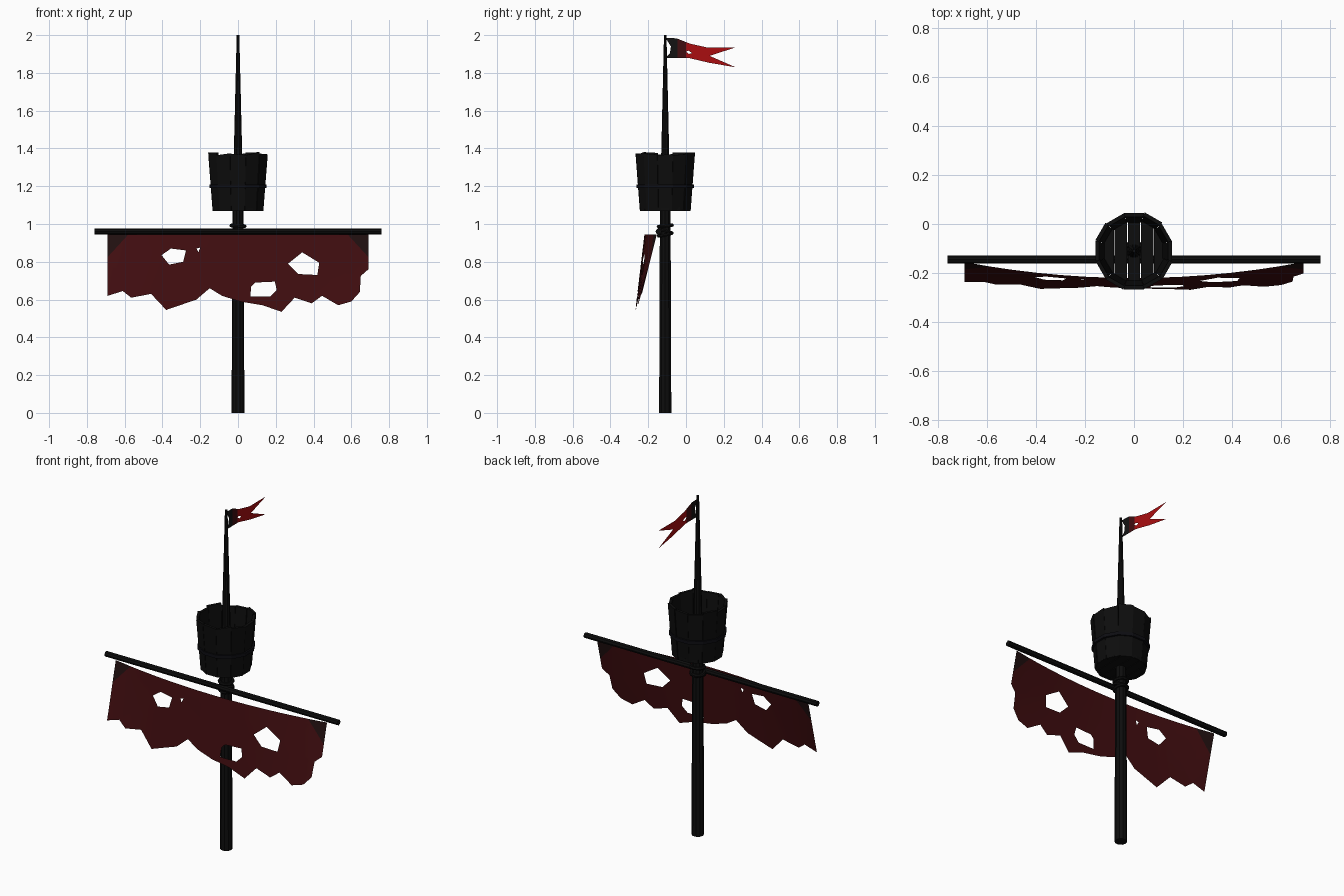
import bpy, bmesh, math, random
from mathutils import Vector, Matrix

random.seed(4)
if "Cube" in bpy.data.objects:
    bpy.data.objects.remove(bpy.data.objects["Cube"])

MAST_Y = -0.11


def material(name, r, g, b):
    m = bpy.data.materials.new(name)
    m.use_nodes = True
    m.diffuse_color = (r, g, b, 1)
    node = next(n for n in m.node_tree.nodes if n.type == "BSDF_PRINCIPLED")
    node.inputs["Base Color"].default_value = (r, g, b, 1)
    node.inputs["Roughness"].default_value = 0.9
    return m


wood = material("black wood", 0.004, 0.004, 0.004)
iron = material("black iron", 0.004, 0.004, 0.006)
sailcloth = material("dark red sailcloth", 0.052, 0.004, 0.005)
patch = material("dark sail patch", 0.015, 0.005, 0.005)
flag_red = material("bright red cloth", 0.4, 0.004, 0.005)
flag_black = material("charcoal cloth", 0.007, 0.006, 0.006)


def finish(bm, name, *mats):
    mesh = bpy.data.meshes.new(name)
    bm.to_mesh(mesh)
    bm.free()
    for m in mats:
        mesh.materials.append(m)
    obj = bpy.data.objects.new(name, mesh)
    bpy.context.scene.collection.objects.link(obj)
    return obj


def lathe(name, profile, sides, mat, turn=0.0, closed=False):
    """Turned solid around the mast axis from (radius, height) pairs."""
    bm = bmesh.new()
    rings = []
    for r, z in profile:
        angles = [turn + math.tau * i / sides for i in range(sides)]
        rings.append([bm.verts.new((r * math.cos(a), MAST_Y + r * math.sin(a), z)) for a in angles])
    pairs = list(zip(rings, rings[1:]))
    if closed:
        pairs.append((rings[-1], rings[0]))
    else:
        bm.faces.new(rings[0])
        bm.faces.new(rings[-1])
    for low, high in pairs:
        for i in range(sides):
            j = (i + 1) % sides
            bm.faces.new((low[i], low[j], high[j], high[i]))
    bmesh.ops.recalc_face_normals(bm, faces=bm.faces)
    return finish(bm, name, mat)


def hull(name, points, mat):
    """Convex block around a few corner points."""
    bm = bmesh.new()
    verts = [bm.verts.new(p) for p in points]
    bmesh.ops.convex_hull(bm, input=verts)
    bmesh.ops.dissolve_limit(bm, angle_limit=0.02, verts=bm.verts, edges=bm.edges)
    return finish(bm, name, mat)


def cloth(loops, place):
    """Flat sheet from an outline and its holes."""
    bm = bmesh.new()
    edges = []
    for loop in loops:
        vs = [bm.verts.new(place(a, b)) for a, b in loop]
        edges += [bm.edges.new((v, vs[i - 1])) for i, v in enumerate(vs)]
    bmesh.ops.triangle_fill(bm, edges=edges, use_beauty=True)
    return bm


def cut(bm, co, no):
    geom = bm.verts[:] + bm.edges[:] + bm.faces[:]
    bmesh.ops.bisect_plane(bm, geom=geom, plane_co=co, plane_no=no, dist=1e-5)


# Mast, tapering to the tip
lathe("mast", [(0.034, 0), (0.03, 1.0), (0.022, 1.38), (0.007, 2)], 10, wood)

# Yard across the mast
bpy.ops.mesh.primitive_cylinder_add(vertices=8, radius=0.016, depth=1.52,
                                    location=(0, -0.145, 0.96), rotation=(0, math.pi / 2, 0))
yard = bpy.context.object
yard.name = "yard"
yard.data.materials.append(wood)

# Rope lashings holding the yard
for i, (z, tilt) in enumerate([(0.945, 0.2), (0.96, -0.25), (0.99, 0.1)]):
    bpy.ops.mesh.primitive_torus_add(major_segments=12, minor_segments=6, major_radius=0.037,
                                     minor_radius=0.009, location=(0, MAST_Y, z), rotation=(tilt, tilt / 2, 0))
    rope = bpy.context.object
    rope.name = f"rope_lashing_{i + 1}"
    rope.data.materials.append(wood)

# Lookout basket: staves with uneven tops
STAVES = 12
for k in range(STAVES):
    mid = math.tau * k / STAVES
    half = math.pi / STAVES * 0.985
    grow = random.uniform(-0.003, 0.003)
    corners = []
    for a in (mid - half, mid + half):
        top = 1.37 + random.uniform(-0.008, 0.012)
        for r, z in ((0.137, 1.07), (0.161, top)):
            for depth in (0, 0.016):
                d = r + grow - depth
                corners.append((d * math.cos(a), MAST_Y + d * math.sin(a), z))
    hull(f"basket_stave_{k + 1}", corners, wood)

# Iron hoop around the basket
lathe("basket_hoop", [(0.143, 1.19), (0.157, 1.19), (0.157, 1.21), (0.143, 1.21)],
      STAVES, iron, math.pi / STAVES, True)

# Basket floor planks with narrow gaps
R, PLANKS = 0.134, 5
step = 2 * R / PLANKS
for k in range(PLANKS):
    left = -R + k * step + 0.002
    right = left + step - 0.004
    corners = []
    for x in (left, (left + right) / 2, right):
        reach = math.sqrt(max(R * R - x * x, 0.0001))
        for s in (-1, 1):
            corners += [(x, MAST_Y + s * reach, z) for z in (1.072, 1.09)]
    hull(f"floor_plank_{k + 1}", corners, wood)

# Torn sail, bowed forward in the middle
TOP, HALF = 0.945, 0.69
outline = [(-HALF, TOP), (-HALF, .62), (-.61, .645), (-.565, .61), (-.46, .63), (-.38, .545),
           (-.22, .60), (-.15, .66), (-.085, .62), (.01, .59), (.13, .57), (.23, .535),
           (.3, .61), (.39, .58), (.445, .62), (.53, .57), (.6, .59), (.645, .64),
           (.65, .725), (HALF, .76), (HALF, TOP)]
holes = [
    [(-.405, .835), (-.355, .87), (-.275, .86), (-.29, .8), (-.365, .785)],
    [(-.22, .87), (-.2, .875), (-.21, .85)],
    [(.265, .79), (.34, .85), (.43, .795), (.42, .73), (.32, .735)],
    [(.07, .67), (.09, .69), (.195, .695), (.205, .65), (.17, .615), (.065, .615)],
]
bm = cloth([outline] + holes, lambda x, z: (x, 0, z))
PATCH_W, PATCH_H = 0.11, 0.12
for s in (-1, 1):
    cut(bm, (s * (HALF - PATCH_W), 0, TOP), (s / PATCH_W, 0, 1 / PATCH_H))
for i in range(1, 14):
    cut(bm, (-HALF + i * HALF / 7, 0, 0), (1, 0, 0))
for f in bm.faces:
    c = f.calc_center_median()
    corner = (abs(c.x) - HALF + PATCH_W) / PATCH_W > (TOP - c.z) / PATCH_H
    f.material_index = 1 if corner else 0
    f.smooth = True
for v in bm.verts:
    bow = 1 - (v.co.x / HALF) ** 2
    v.co.y = -0.155 - 0.065 * bow - (0.25 - 0.13 * bow) * (TOP - v.co.z)
bmesh.ops.recalc_face_normals(bm, faces=bm.faces)
finish(bm, "sail", sailcloth, patch)

# Swallow-tailed flag, dark near the mast
flag_outline = [(-.108, 1.985), (-.05, 1.983), (.02, 1.955), (.11, 1.935), (.262, 1.935),
                (.125, 1.89), (.262, 1.83), (.125, 1.853), (.01, 1.88), (-.108, 1.88),
                (-.085, 1.905), (-.08, 1.94)]
flag_hole = [(.0, 1.912), (.012, 1.918), (.033, 1.905), (.015, 1.9)]
bm = cloth([flag_outline, flag_hole], lambda y, z: (-0.003, y, z))
BANDS = (-0.045, 0.0)
for y in BANDS:
    cut(bm, (0, y, 0), (0, 1, 0))
for f in bm.faces:
    f.material_index = sum(f.calc_center_median().y > y for y in BANDS)
bmesh.ops.recalc_face_normals(bm, faces=bm.faces)
finish(bm, "flag", flag_black, sailcloth, flag_red)
